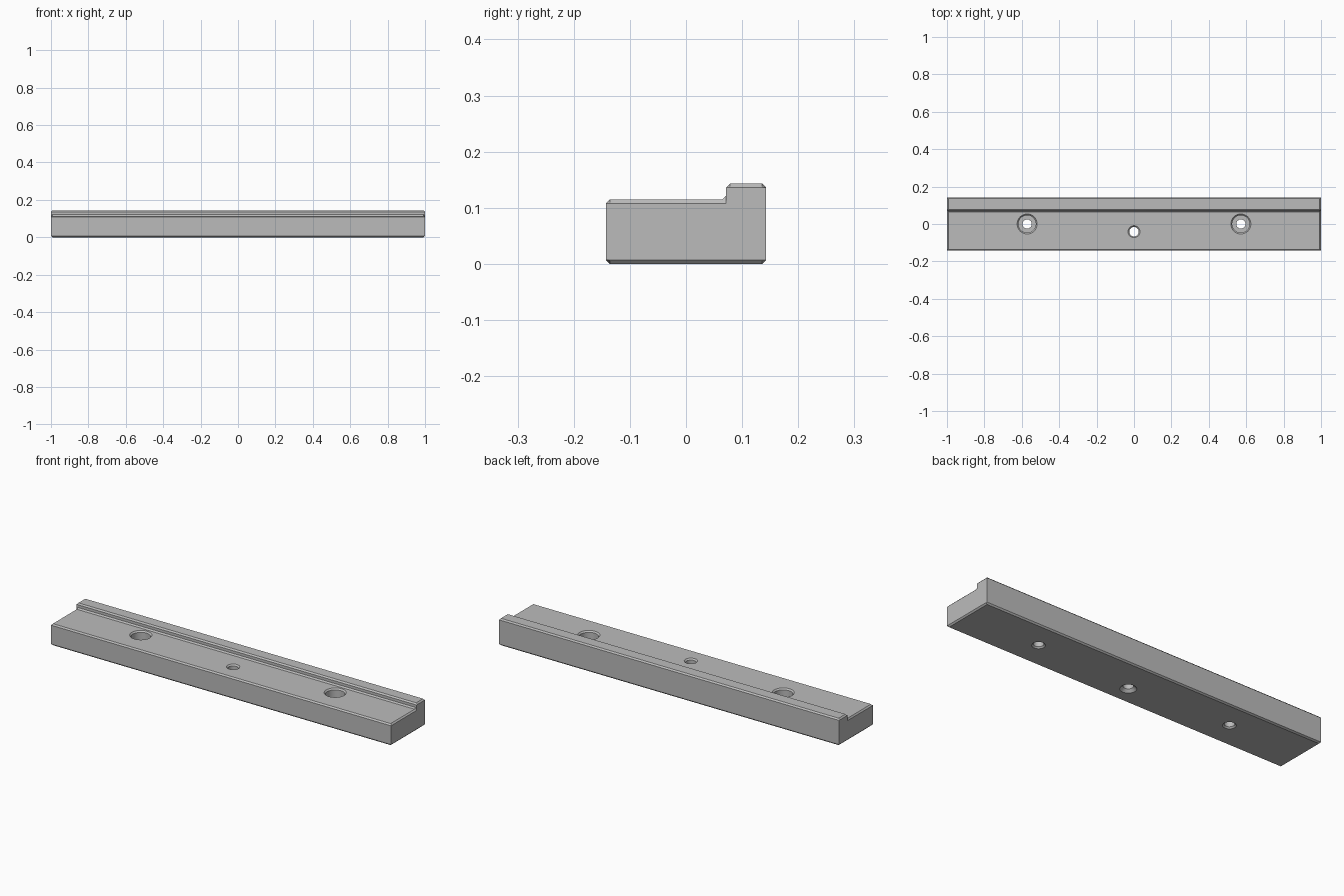
import bpy
import bmesh
from math import cos, sin, tau, radians

if "Cube" in bpy.data.objects:
    bpy.data.objects.remove(bpy.data.objects["Cube"])

steel = bpy.data.materials.new("grey steel")
steel.use_nodes = True
GREY = (0.5, 0.5, 0.5, 1)
steel.diffuse_color = GREY
steel.node_tree.nodes["Principled BSDF"].inputs["Base Color"].default_value = GREY

C = 0.00714                  # edge chamfer
SIDE = 0.143                 # half width
SHELF, LIP = 0.1143, 0.1429  # heights of the two levels
STEP = 0.0714                # where the lip wall stands


def loft(name, rings):
    """Skin a row of equal rings and cap both ends."""
    bm = bmesh.new()
    loops = [[bm.verts.new(p) for p in ring] for ring in rings]
    for a, b in zip(loops, loops[1:]):
        for i in range(len(a)):
            j = (i + 1) % len(a)
            bm.faces.new((a[i], a[j], b[j], b[i]))
    bm.faces.new(loops[0])
    bm.faces.new(loops[-1])
    bmesh.ops.remove_doubles(bm, verts=bm.verts, dist=0.00001)
    bmesh.ops.recalc_face_normals(bm, faces=bm.faces)
    mesh = bpy.data.meshes.new(name)
    bm.to_mesh(mesh)
    bm.free()
    mesh.materials.append(steel)
    obj = bpy.data.objects.new(name, mesh)
    bpy.context.collection.objects.link(obj)
    return obj


def drill(body, x, y, profile):
    """Cut a round hole whose (radius, height) profile runs upwards."""
    rings = [[(x + r * cos(tau * i / 48), y + r * sin(tau * i / 48), z)
              for i in range(48)] for r, z in profile]
    cutter = loft("hole_cutter", rings)
    cutter.hide_render = True
    mod = body.modifiers.new("hole", "BOOLEAN")
    mod.operation = "DIFFERENCE"
    mod.solver = "EXACT"
    mod.object = cutter
    bpy.context.view_layer.objects.active = body
    bpy.ops.object.modifier_apply(modifier=mod.name)
    bpy.data.objects.remove(cutter)


# Stepped bar: (y, z along the bar, z on the chamfered end face)
section = [
    (-SIDE, C, C), (C - SIDE, 0, C), (SIDE - C, 0, C), (SIDE, C, C),
    (SIDE, LIP - C, LIP - C), (SIDE - C, LIP, LIP - C),
    (STEP + C, LIP, LIP - C), (STEP, LIP - C, LIP - C),
    (STEP, SHELF + C, SHELF - C), (STEP - C, SHELF, SHELF - C),
    (C - SIDE, SHELF, SHELF - C), (-SIDE, SHELF - C, SHELF - C),
]
middle = [(y, z) for y, z, end in section]
tip = [(y, end) for y, z, end in section]
stations = [(-1, tip), (C - 1, middle), (1 - C, middle), (1, tip)]
bar = loft("stepped_bar", [[(x, y, z) for y, z in ring] for x, ring in stations])

# Counterbored screw holes; cones overshoot the surfaces by E
E = 0.005
bore, head, floor = 0.0245, 0.0464, 0.065
for side in (-1, 1):
    drill(bar, side * 0.5714, 0, [
        (bore + C + E, -E), (bore, C), (bore, floor), (head, floor),
        (head, SHELF - C), (head + C + E, SHELF + E)])

# Central pin hole with a wider countersink below
pin = 0.025
drill(bar, 0, -0.041, [
    (pin + 2 * C + E, -E), (pin, 2 * C),
    (pin, SHELF - C), (pin + C + E, SHELF + E)])

bpy.ops.object.select_all(action="DESELECT")
bar.select_set(True)
bpy.context.view_layer.objects.active = bar
bpy.ops.object.shade_smooth_by_angle(angle=radians(30))
